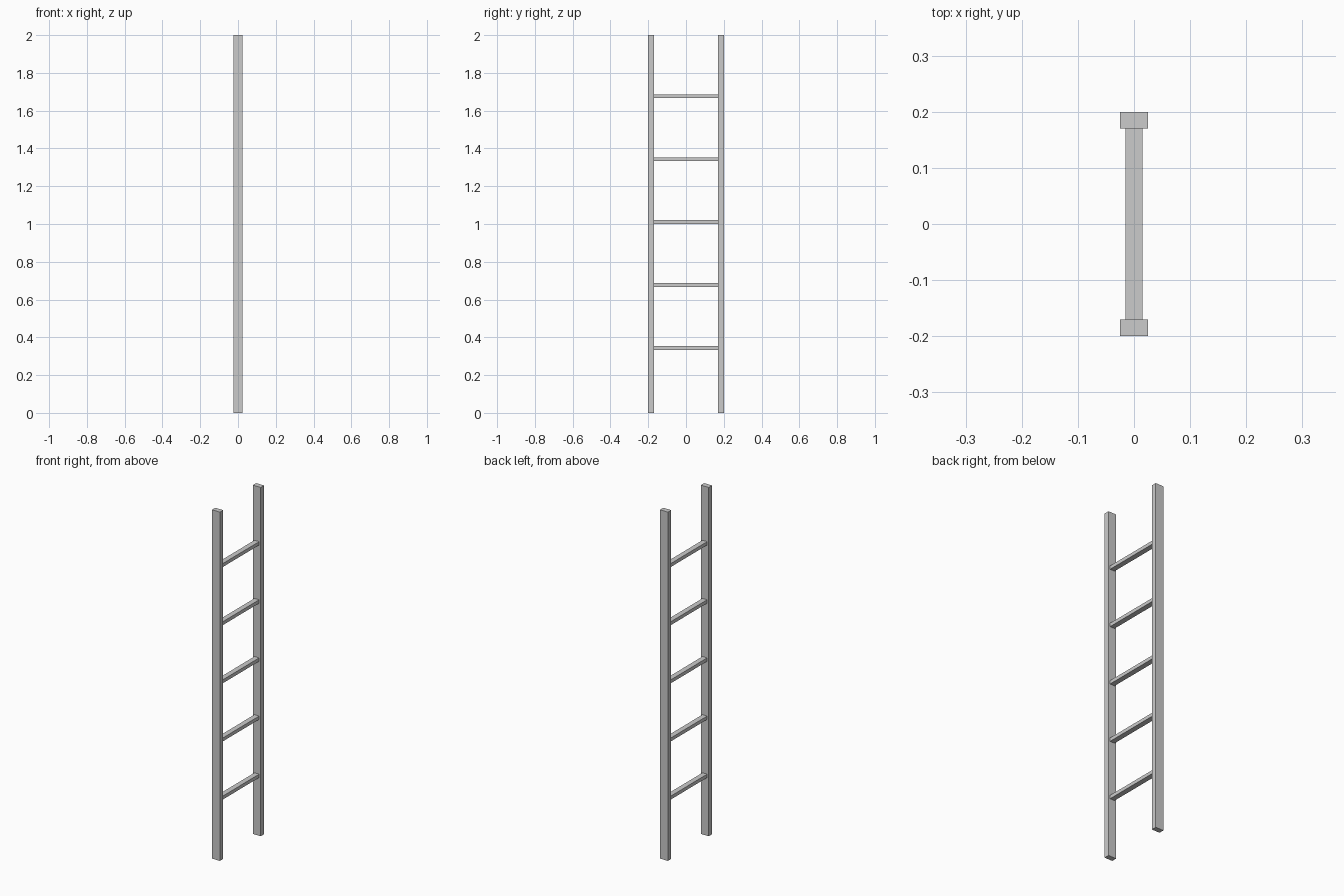
import bpy

if "Cube" in bpy.data.objects:
    bpy.data.objects.remove(bpy.data.objects["Cube"])


def box(name, size, centre):
    bpy.ops.mesh.primitive_cube_add(size=1, location=centre)
    obj = bpy.context.object
    obj.name = name
    obj.scale = size
    bpy.ops.object.transform_apply(location=False, rotation=False, scale=True)
    return obj


HEIGHT, WIDTH = 2.0, 0.4
RAIL_X, RAIL_Y = 0.05, 0.03
RUNG_X, RUNG_Z, RUNGS = 0.03, 0.02, 5

# Two upright side rails
for label, side in (("left", -1), ("right", 1)):
    box(f"{label}_rail", (RAIL_X, RAIL_Y, HEIGHT),
        (0, side * (WIDTH - RAIL_Y) / 2, HEIGHT / 2))

# Evenly spaced flat rungs between the rails
spacing = HEIGHT / (RUNGS + 1)
for i in range(1, RUNGS + 1):
    box(f"rung_{i}", (RUNG_X, WIDTH - 2 * RAIL_Y, RUNG_Z),
        (0, 0, i * spacing + RUNG_Z / 2))
